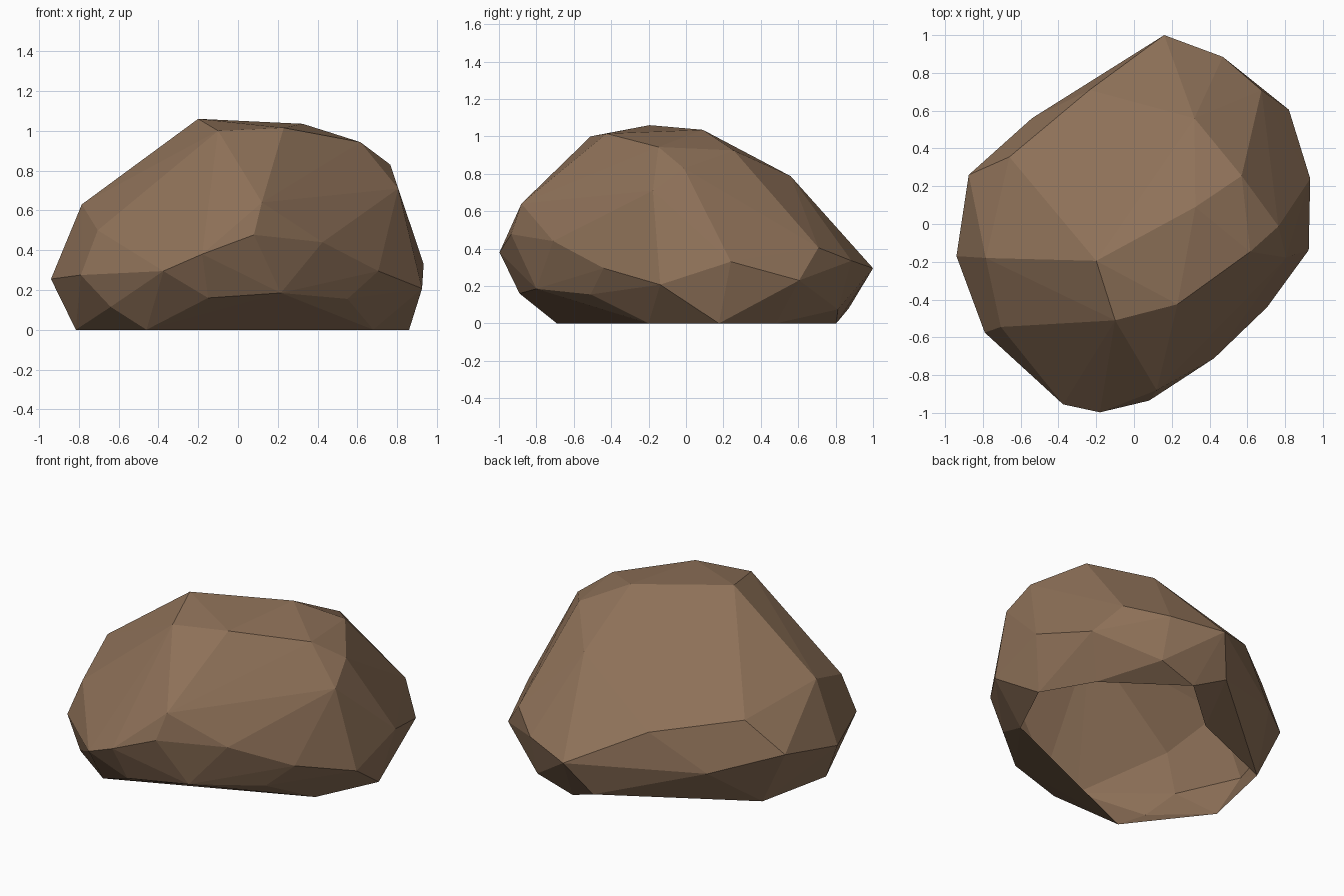
import bpy, bmesh
from mathutils import Vector

if "Cube" in bpy.data.objects:
    bpy.data.objects.remove(bpy.data.objects["Cube"])

# Corner points of the chiselled boulder, grouped by height
crown = [(-.20, -.195, 1.06), (-.10, -.51, 1.0), (.23, -.425, 1.015), (.325, .09, 1.035),
         (.57, .255, .925), (.615, -.147, .943), (.765, -.012, .83), (.805, -.177, .71),
         (.32, .56, .787)]
shoulder = [(-.785, -.18, .63), (-.705, -.545, .5), (-.66, .355, .54), (-.235, .71, .485),
            (.12, -.88, .64), (.08, -.935, .477), (.425, -.71, .44), (.675, .708, .405)]
girth = [(.16, 1.0, .295), (.47, .885, .335), (.82, .605, .23), (.933, .24, .33),
         (.925, -.138, .207), (.705, -.44, .295), (-.18, -.997, .38), (-.375, -.955, .295),
         (-.79, -.575, .275), (-.94, -.17, .255), (-.875, .26, .342), (-.54, .56, .246)]
skirt = [(-.64, -.66, .115), (-.15, -.89, .16), (.215, -.80, .185), (.55, -.51, .155),
         (.47, .812, .075), (.04, .87, .08)]
ground = [(-.815, -.235, 0), (-.46, -.69, 0), (.68, -.2, 0), (.86, .176, 0),
          (.685, .48, 0), (.23, .803, 0), (-.71, .25, 0)]

# Wrap the points in a hull
bm = bmesh.new()
for p in crown + shoulder + girth + skirt + ground:
    bm.verts.new(p)
hull = bmesh.ops.convex_hull(bm, input=bm.verts[:])
loose = [v for v in bm.verts if not v.link_faces]
bmesh.ops.delete(bm, geom=loose, context='VERTS')

# Open underside
base = [f for f in bm.faces if all(v.co.z < .001 for v in f.verts)]
bmesh.ops.delete(bm, geom=base, context='FACES')

# Dent in the back foot
a, b = Vector(ground[5]), Vector(ground[6])
for e in bm.edges[:]:
    ends = [v.co for v in e.verts]
    if any((c - a).length < .001 for c in ends) and any((c - b).length < .001 for c in ends):
        new = bmesh.ops.subdivide_edges(bm, edges=[e], cuts=1)
        for v in new['geom_inner']:
            if isinstance(v, bmesh.types.BMVert):
                v.co = (-.12, .495, 0)
        break
bmesh.ops.triangulate(bm, faces=bm.faces[:])
bmesh.ops.recalc_face_normals(bm, faces=bm.faces[:])
if sum(f.normal.dot(f.calc_center_median() - Vector((0, 0, .4))) for f in bm.faces) < 0:
    bmesh.ops.reverse_faces(bm, faces=bm.faces[:])

mesh = bpy.data.meshes.new("boulder")
bm.to_mesh(mesh)
bm.free()

# Brown stone
stone = bpy.data.materials.new("brown stone")
stone.diffuse_color = (.27, .165, .098, 1)
stone.use_nodes = True
stone.node_tree.nodes["Principled BSDF"].inputs["Base Color"].default_value = stone.diffuse_color
mesh.materials.append(stone)
bpy.context.collection.objects.link(bpy.data.objects.new("boulder", mesh))
